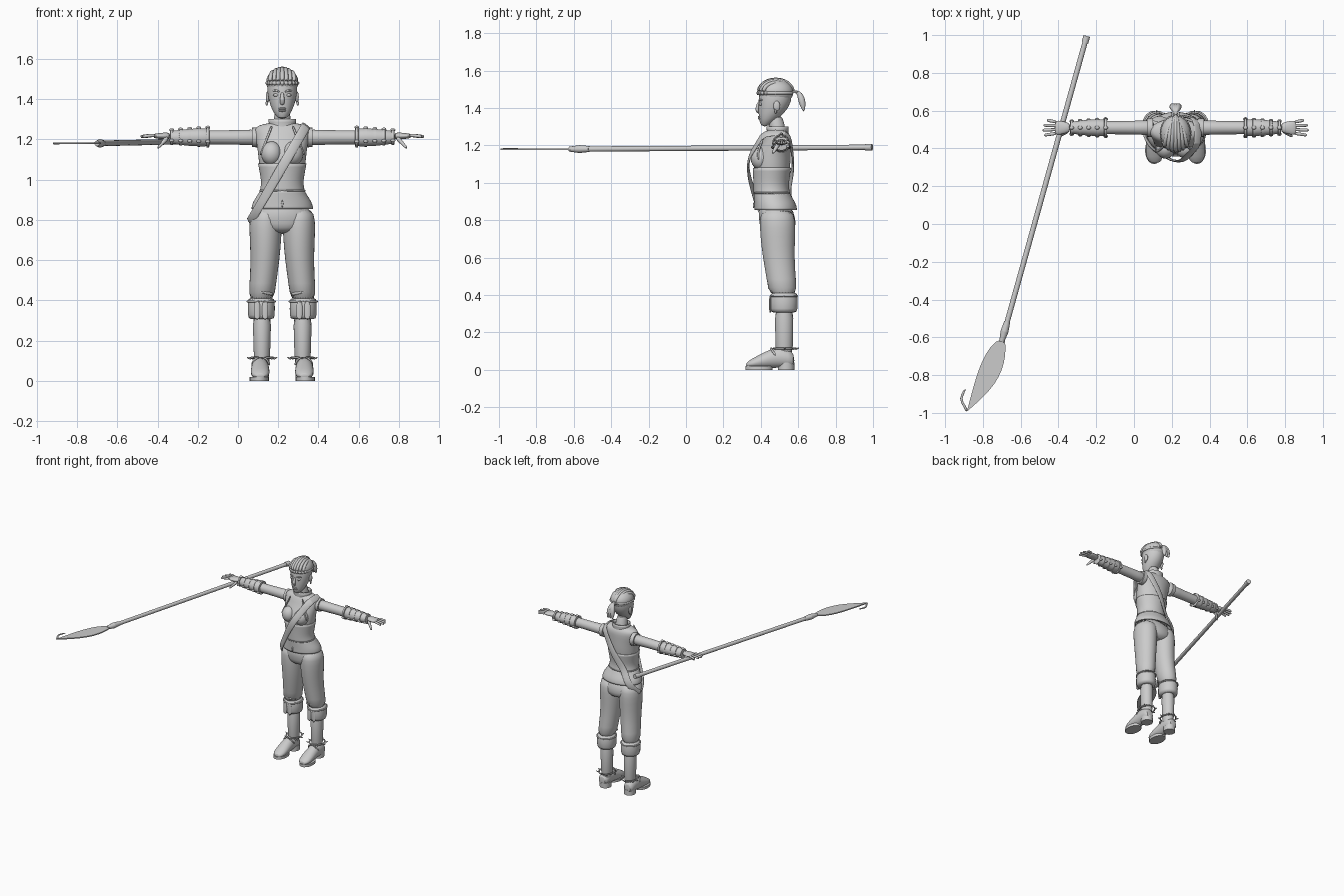
import bpy, bmesh, math
from mathutils import Vector, Matrix

cube = bpy.data.objects.get("Cube")
if cube:
    bpy.data.objects.remove(cube, do_unlink=True)

grey = bpy.data.materials.new("plain_grey")
grey.use_nodes = True
COLOUR = (.6, .6, .6, 1)
grey.diffuse_color = COLOUR
grey.node_tree.nodes["Principled BSDF"].inputs["Base Color"].default_value = COLOUR

X, Y, Z = Matrix.Identity(3)
FIGURE_X = .22
ARM_Y, ARM_Z = .51, 1.21
HEAD_Y = .48
# Torso landmarks from hem to shoulder: height, depth position, half width, half depth
TORSO = [(.86, .48, .15, .11), (.97, .455, .1, .09), (1.12, .46, .12, .1), (1.25, .49, .14, .07)]


def span(start, end, count):
    return [start + (end - start) * i / (count - 1) for i in range(count)]


def finish(name, bm, side=1, shift=FIGURE_X, subdivide=0):
    """Turn a bmesh into a named, shaded object; side -1 mirrors it."""
    for vert in bm.verts:
        vert.co.x = vert.co.x * side + shift
    bmesh.ops.recalc_face_normals(bm, faces=bm.faces[:])
    mesh = bpy.data.meshes.new(name)
    bm.to_mesh(mesh)
    bm.free()
    mesh.materials.append(grey)
    mesh.shade_smooth()
    mesh.set_sharp_from_angle(angle=math.radians(50))
    obj = bpy.data.objects.new(name, mesh)
    bpy.context.collection.objects.link(obj)
    if subdivide:
        modifier = obj.modifiers.new("smooth", "SUBSURF")
        modifier.levels = modifier.render_levels = subdivide
    return obj


def sweep(name, rows, axis=None, ref=X, sides=10, caps=True, subdivide=1, thickness=0, **placing):
    """Skin ellipses given as (x, y, z, radius_u, radius_v) along a path or a fixed axis."""
    bm = bmesh.new()
    points = [Vector(row[:3]) for row in rows]
    rings = []
    for i, (point, row) in enumerate(zip(points, rows)):
        ahead = points[min(i + 1, len(points) - 1)]
        tangent = axis or (ahead - points[max(i - 1, 0)]).normalized()
        across = ref(point) if callable(ref) else ref
        u = (across - tangent * across.dot(tangent)).normalized()
        v = tangent.cross(u)
        ring = []
        for k in range(sides):
            angle = math.tau * k / sides
            offset = u * row[3] * math.cos(angle) + v * row[4] * math.sin(angle)
            ring.append(bm.verts.new(point + offset))
        rings.append(ring)
    for lower, upper in zip(rings, rings[1:]):
        for k in range(sides):
            bm.faces.new((lower[k - 1], lower[k], upper[k], upper[k - 1]))
    if caps:
        bm.faces.new(rings[0])
        bm.faces.new(rings[-1])
    obj = finish(name, bm, subdivide=subdivide, **placing)
    if thickness:
        obj.modifiers.new("thickness", "SOLIDIFY").thickness = thickness


def column(name, rows, x=0, **options):
    """Upright form from (z, y, half width, half depth)."""
    sweep(name, [(x, y, z, wide, deep) for z, y, wide, deep in rows], axis=Z, sides=24, **options)


def limb(name, rows, **options):
    """Round form along the arm from (x, radius)."""
    rows = [(x, ARM_Y, ARM_Z, radius, radius) for x, radius in rows]
    sweep(name, rows, axis=X, ref=Y, sides=20, **options)


def cord(name, path, radius, **options):
    sweep(name, [(*point, radius, radius) for point in path], sides=8, **options)


def blob(name, centre, size, **placing):
    bm = bmesh.new()
    matrix = Matrix.Translation(centre) @ Matrix.Diagonal((*size, 1))
    bmesh.ops.create_uvsphere(bm, u_segments=20, v_segments=12, radius=1, matrix=matrix)
    finish(name, bm, **placing)


def plate(name, outline, bottom, top, **placing):
    """Flat outline raised between two heights."""
    bm = bmesh.new()
    face = bm.faces.new([bm.verts.new((x, y, bottom)) for x, y, *rest in outline])
    extruded = bmesh.ops.extrude_face_region(bm, geom=[face])["geom"]
    for item in extruded:
        if isinstance(item, bmesh.types.BMVert):
            item.co.z = top
    finish(name, bm, **placing)


def loop(x, y, z, wide, deep):
    """Closed horizontal ellipse of points."""
    return [(x + wide * math.cos(a), y + deep * math.sin(a), z) for a in span(0, math.tau, 21)]


def body(z, grow=0):
    """Torso cross-section at a height, eased between the landmarks."""
    level = min(max(z, TORSO[0][0]), TORSO[-1][0])
    low, high = next(pair for pair in zip(TORSO, TORSO[1:]) if level <= pair[1][0])
    f = (level - low[0]) / (high[0] - low[0])
    f = f * f * (3 - 2 * f)
    y, wide, deep = (a + (b - a) * f for a, b in zip(low[1:], high[1:]))
    return 0, y, z, wide + grow, deep + grow


def on_body(x, z, facing, lift=0):
    """Point on the torso surface, facing -1 for front or 1 for back."""
    centre, y, level, wide, deep = body(z, .012)
    bulge = math.sqrt(max(0, 1 - (x / wide) ** 2))
    return x, y + facing * (deep * bulge + lift), z


# Head and neck
column("head", [(1.3, .42, .02, .02), (1.34, .44, .05, .05), (1.4, .47, .07, .085),
                (1.47, HEAD_Y, .08, .09), (1.53, HEAD_Y, .06, .08), (1.55, HEAD_Y, .03, .05)])
column("neck", [(1.22, .5, .06, .05), (1.28, .49, .04, .04), (1.37, .475, .04, .045)])
sweep("nose", [(0, .395, 1.44, .007, .008), (0, .375, 1.39, .014, .013), (0, .39, 1.37, .01, .006)])
for z in (1.343, 1.353):
    blob("lip", (0, .395, z), (.02, .01, .006))

# Swept-back hair, headband and ponytail
blob("hair_cap", (0, HEAD_Y, 1.485), (.08, .094, .07))
cord("headband", loop(0, HEAD_Y, 1.48, .077, .093), .009, caps=False)
for i in range(-3, 4):
    lock = []
    for t in span(0, 1, 7):
        arc = math.pi * t
        rise = (.07 - .002 * i * i) * math.sin(arc)
        back = (.095 - .003 * i * i) * math.cos(arc)
        lock.append((.02 * i * (1 - t * t), HEAD_Y - back, 1.485 + rise))
    cord("hair_lock", lock, .012)
for angle in span(-1, 1, 9):
    x, y = .078 * math.sin(angle), HEAD_Y - .095 * math.cos(angle)
    blob("hairline_curl", (x, y, 1.48), (.01, .008, .011))
cord("ponytail_tie", loop(0, .58, 1.485, .018, .014), .007, caps=False)
for spread in (-.02, 0, .02):
    lock = []
    for t in span(0, 1, 6):
        width = .004 + .016 * math.sin(math.pi * (1 - t) ** .6)
        lock.append((spread * t, .57 + .06 * math.sqrt(t), 1.49 - .11 * t * t, width, width))
    sweep("ponytail_lock", lock)

# Sleeveless top
vest = [body(z) for z in span(.88, 1.25, 9)]
shoulders = [(0, .49, 1.27, .125, .055), (0, .49, 1.285, .05, .045)]
sweep("vest", vest + shoulders, axis=Z, sides=24)
for name, low, high in (("vest_hem", .855, .945), ("corset", .94, 1.08)):
    rows = [body(z, .005) for z in span(low, high, 5)]
    sweep(name, rows, axis=Z, sides=24, caps=False, thickness=.008)
cord("waist_seam", loop(*body(.945, .005)), .005, caps=False)
cord("hem_slit", [(0, .365, .9), (0, .36, .86)], .006)
column("collar", [(1.25, .49, .08, .06), (1.27, .49, .065, .058), (1.3, .49, .07, .06)],
       caps=False, thickness=.008)

# Diagonal shoulder strap running round front and back
strap = []
for facing, lift in ((-1, .03), (1, .006)):
    half = [on_body(.12 - .28 * t, 1.27 - .48 * t, facing, lift * (1 - t)) for t in span(0, 1, 10)]
    strap += half[::facing]
strap = strap[::-1] + strap[-1:]
sweep("shoulder_strap", [(*point, .007, .027) for point in strap], sides=8, caps=False,
      ref=lambda point: Vector((point.x, point.y - .47, (point.z - 1) / 2)))

column("trouser_seat", [(.73, .495, .06, .07), (.76, .49, .14, .095), (.8, .49, .16, .1), (.9, .47, .12, .09)])

for label, s in (("left", 1), ("right", -1)):
    # Face and chest
    blob(label + "_eye", (.03, .4, 1.42), (.015, .009, .008), side=s)
    cord(label + "_brow", [(.012, .39, 1.435), (.03, .39, 1.445), (.05, .41, 1.44)], .006, side=s)
    blob(label + "_ear", (.073, .485, 1.41), (.009, .018, .028), side=s)
    blob(label + "_earring", (.077, HEAD_Y, 1.38), (.006, .006, .012), side=s)
    blob(label + "_bust", (.053, .4, 1.13), (.052, .054, .06), side=s)
    limb(label + "_armhole", [(.12, .05), (.15, .048)], subdivide=0, side=s)
    lapel = [on_body(.05 + .06 * t, 1.27 - .15 * t, -1, .01 * t) for t in span(0, 1, 5)]
    cord(label + "_lapel", lapel, .006, side=s)

    # Trouser leg and turned-up cuff
    leg = [(.86, .08, .485, .07), (.8, .083, .49, .082), (.72, .083, .49, .08),
           (.6, .085, .495, .072), (.48, .097, .51, .066), (.39, .105, .52, .065)]
    sweep(label + "_trouser_leg", [(x, y, z, r, r * 1.18) for z, x, y, r in leg],
          axis=Z, sides=24, side=s)
    cuff = [(z, .523, r, r * 1.1) for z, r in ((.305, .06), (.315, .068), (.4, .068), (.415, .062))]
    column(label + "_trouser_cuff", cuff, x=.104, side=s)
    cord(label + "_cuff_seam", loop(.104, .523, .395, .068, .075), .006, caps=False, side=s)
    for x in (.085, .125):
        flap = [(x, .45, z, .016, .006) for z in span(.3, .4, 3)]
        sweep(label + "_cuff_flap", flap, side=s)
    for z in (.44, .48):
        fold = [(.095 + .05 * t, .44 + .04 * t * t, z + .01 * t) for t in span(-1, 1, 5)]
        cord(label + "_knee_fold", fold, .009, side=s)

    # Boot with sole, heel, laces and spiked ankle chain
    shaft = [(.04, .525, .042, .048), (.2, .525, .041, .047), (.36, .525, .052, .054)]
    column(label + "_boot_shaft", shaft, x=.101, side=s)
    foot = [(.58, .05, .03, .036), (.55, .06, .043, .05), (.49, .07, .043, .058),
            (.42, .05, .047, .045), (.35, .033, .048, .026), (.32, .025, .022, .012)]
    sweep(label + "_boot_foot", [(.11, y, z, wide, tall) for y, z, wide, tall in foot],
          axis=Y, sides=20, side=s)
    plate(label + "_sole", loop(.114, .39, 0, .048, .073)[:-1], 0, .02, side=s)
    plate(label + "_heel", loop(.106, .535, 0, .041, .044)[:-1], 0, .04, side=s)
    trim = [(.107 + .044 * math.cos(a), .48 - .03 * math.sin(a), .075 + .045 * math.sin(a))
            for a in span(0, math.pi, 7)]
    cord(label + "_instep_trim", trim, .006, side=s)
    for z in span(.16, .28, 4):
        lace = [(.1 + .02 * t, HEAD_Y + .008 * t * t, z) for t in (-1, 0, 1)]
        cord(label + "_lace", lace, .004, side=s)
    cord(label + "_ankle_chain", loop(.1, .528, .115, .054, .062), .006, caps=False, side=s)
    outward = loop(0, 0, 0, 1, 1)[:-1]
    for c, d, flat in outward[::5] + outward[2::5]:
        spike = [(.1 + reach * c, .528 + reach * d, z, r, r)
                 for reach, z, r in ((.05, .113, .007), (.066, .11, .006), (.077, .12, .002))]
        sweep(label + "_chain_spike", spike, ref=Z, sides=6, side=s)

    # Arm, bracer, bands and knobs
    limb(label + "_arm", [(.1, .043), (.2, .037), (.3, .035), (.44, .036), (.58, .02)], side=s)
    limb(label + "_bracer", [(.36, .038), (.37, .047), (.46, .044), (.55, .033), (.56, .026)], side=s)
    for x in span(.37, .55, 5):
        radius = .05 - .07 * (x - .37)
        band = [(x - .008, radius - .008), (x - .006, radius), (x + .006, radius), (x + .008, radius - .008)]
        limb(label + "_arm_band", band, subdivide=0, side=s)
        for angle in (-2, 0, 2):
            y, z = ARM_Y + radius * math.sin(angle), ARM_Z + radius * math.cos(angle)
            blob(label + "_band_knob", (x, y, z), (.012, .01, .008), side=s)

    # Open hand
    palm = ((.555, .024, .018), (.59, .033, .017), (.62, .039, .014), (.642, .037, .01))
    sweep(label + "_palm", [(x, ARM_Y, 1.217, wide, tall) for x, wide, tall in palm],
          axis=X, ref=Y, sides=16, side=s)
    for place, length in zip(span(-1, 1, 4), (.06, .07, .065, .045)):
        finger = [(.63 + (length + .007) * t, ARM_Y + place * (.03 + .01 * t), 1.22 - .007 * t * t)
                  for t in span(0, 1, 4)]
        cord(label + "_finger", finger, .009, ref=Y, side=s)
    thumb = [(.57 + .05 * t, .495 - .033 * t, ARM_Z - .055 * t, .014 - .007 * t, .013 - .007 * t)
             for t in span(0, 1, 4)]
    sweep(label + "_thumb", thumb, ref=Y, side=s)

# Polearm: shaft and fittings
butt, throat = Vector((-.25, .995, 1.19)), Vector((-.69, -.585, 1.18))
fittings = (("staff_shaft", 0, 1, .014, .014), ("staff_butt_cap", 0, .022, .018, .018),
            ("staff_collar", .958, .99, .016, .021), ("staff_socket", .99, 1.025, .021, .013))
for name, start, end, thick_start, thick_end in fittings:
    rows = [(*butt.lerp(throat, at), r, r) for at, r in ((start, thick_start), (end, thick_end))]
    sweep(name, rows, ref=Z, sides=16, subdivide=0, shift=0)

# Leaf blade bulging more on its outer edge, with a hook at the tip
root, tip = Vector((-.685, -.605)), Vector((-.885, -.993))
sideways = (tip - root).orthogonal().normalized()
steps = span(0, 1, 12)
right_edge = [root.lerp(tip, t) + sideways * .065 * math.sin(math.pi * t ** .85) for t in steps]
left_edge = [root.lerp(tip, t) - sideways * .05 * math.sin(math.pi * t ** .6) for t in steps]
plate("blade", right_edge + left_edge[-2:0:-1], 1.176, 1.184, shift=0)
hook = [(-.885, -.993), (-.895, -.965), (-.925, -.927), (-.89, -.87)]
sweep("blade_hook", [(x, y, 1.18, .007, .005) for x, y in hook], shift=0)
